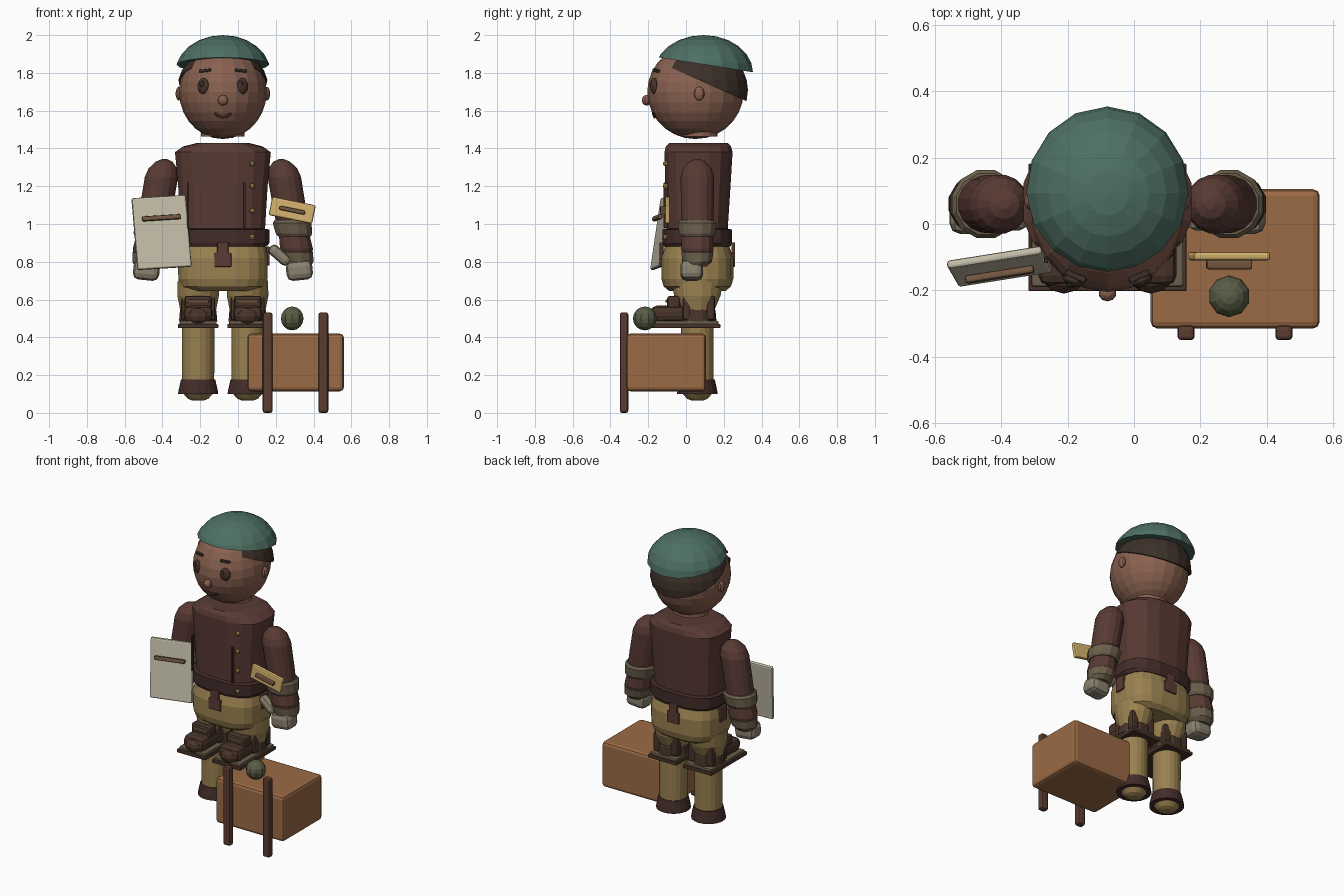
import bpy, bmesh, math
from mathutils import Vector, Matrix, Euler

if "Cube" in bpy.data.objects:
    bpy.data.objects.remove(bpy.data.objects["Cube"])

C, Y = -0.08, 0.06          # figure centre line


def mat(name, r, g, b):
    m = bpy.data.materials.new(name)
    m.diffuse_color = (r, g, b, 1)
    m.use_nodes = True
    m.node_tree.nodes["Principled BSDF"].inputs["Base Color"].default_value = m.diffuse_color
    return m


GREEN = mat("green", .075, .16, .125)
SKIN = mat("skin", .25, .12, .08)
HAIR = mat("dark_hair", .045, .03, .022)
COAT = mat("coat", .1, .043, .034)
BELT = mat("belt", .055, .025, .022)
TAN = mat("tan", .32, .22, .08)
KHAKI = mat("khaki", .15, .115, .07)
GLOVE = mat("glove", .26, .22, .16)
BOOT = mat("boot", .065, .034, .022)
CREAM = mat("cream", .56, .52, .4)
YELLOW = mat("yellow", .68, .46, .16)
STRAP = mat("strap", .18, .1, .055)
CRATE = mat("crate", .33, .145, .06)
POST = mat("post", .1, .045, .03)
OLIVE = mat("olive", .1, .11, .06)
BRASS = mat("brass", .4, .25, .07)


def finish(name, bm, m, smooth=False):
    bmesh.ops.recalc_face_normals(bm, faces=bm.faces)
    me = bpy.data.meshes.new(name)
    bm.to_mesh(me)
    bm.free()
    me.materials.append(m)
    for p in me.polygons:
        p.use_smooth = smooth
    o = bpy.data.objects.new(name, me)
    bpy.context.collection.objects.link(o)
    return o


def loft(name, m, rings, n=16, power=2.0):
    """Stack of superellipse rings (z, cx, cy, rx, ry), capped at both ends."""
    bm, prev = bmesh.new(), None
    for z, cx, cy, rx, ry in rings:
        ring = []
        for i in range(n):
            a = 2 * math.pi * (i + .5) / n
            c, s = math.cos(a), math.sin(a)
            ring.append(bm.verts.new((cx + rx * math.copysign(abs(c) ** (2 / power), c),
                                      cy + ry * math.copysign(abs(s) ** (2 / power), s), z)))
        if prev:
            for i in range(n):
                j = (i + 1) % n
                bm.faces.new((prev[i], prev[j], ring[j], ring[i]))
        else:
            bm.faces.new(ring[::-1])
        prev = ring
    bm.faces.new(prev)
    return finish(name, bm, m)


def ball(name, m, loc, rad, u=14, v=9, cut=None, rot=(0, 0, 0)):
    """Ellipsoid; cut = (point, normal) keeps the side the normal points to."""
    bm = bmesh.new()
    M = Matrix.LocRotScale(Vector(loc), Euler(rot), Vector(rad))
    bmesh.ops.create_uvsphere(bm, u_segments=u, v_segments=v, radius=1, matrix=M)
    if cut:
        bmesh.ops.bisect_plane(bm, geom=bm.verts[:] + bm.edges[:] + bm.faces[:],
                               plane_co=cut[0], plane_no=cut[1], clear_inner=True)
        bmesh.ops.holes_fill(bm, edges=[e for e in bm.edges if e.is_boundary])
    return finish(name, bm, m)


def box(name, m, loc, size, rot=(0, 0, 0), bevel=.01):
    bm = bmesh.new()
    bmesh.ops.create_cube(bm, size=1, matrix=Matrix.Diagonal((*size, 1)))
    bmesh.ops.bevel(bm, geom=bm.edges[:], offset=bevel, segments=2, affect='EDGES', profile=.5)
    bm.transform(Matrix.LocRotScale(Vector(loc), Euler(rot), None))
    return finish(name, bm, m)


# head, hair and cap
HC, HR = Vector((C, .05, 1.70)), Vector((.232, .255, .25))
ball("head", SKIN, HC, HR, 20, 14)
ball("hair", HAIR, (C, .065, 1.71), (.242, .263, .235), 20, 14,
     cut=((C, .085, 1.755), (0, .4, .9)))
N = (0, .155, .988)
ball("cap", GREEN, (C, .093, 1.80), (.252, .262, .2), 16, 12, cut=((C, .09, 1.845), N))
loft("neck", SKIN, [(1.462, C, .07, .118, .1), (1.52, C, .07, .115, .1)])


def face_y(dx, z):
    return HC.y - HR.y * math.sqrt(1 - (dx / HR.x) ** 2 - ((z - HC.z) / HR.z) ** 2)


for s in (-1, 1):
    side = "left" if s > 0 else "right"
    ball("ear_" + side, SKIN, (C + s * .233, .07, 1.69), (.018, .028, .037), 10, 7)
    ball("eye_" + side, BOOT, (C + s * .103, face_y(.103, 1.73) + .008, 1.73),
         (.034, .02, .043), 12, 8, rot=(0, 0, s * .4))
    ball("eye_glint_" + side, HAIR, (C + s * .103 - .008, face_y(.1, 1.74) - .008, 1.742),
         (.014, .008, .017), 8, 6)
    box("eyebrow_" + side, HAIR, (C + s * .095, face_y(.095, 1.81) - .004, 1.812),
        (.065, .018, .015), (0, s * .1, s * .4), .004)
ball("nose", SKIN, (C, face_y(0, 1.655) - .008, 1.655), (.028, .025, .028), 10, 7)

# smiling mouth
cu = bpy.data.curves.new("mouth", 'CURVE')
cu.dimensions, cu.bevel_depth, cu.bevel_resolution = '3D', .007, 1
sp = cu.splines.new('POLY')
sp.points.add(6)
for i, p in enumerate(sp.points):
    t = (i - 3) / 3
    z = 1.565 + .022 * t * t
    p.co = (C + t * .042, face_y(t * .042, z) - .002, z, 1)
cu.materials.append(BELT)
bpy.context.collection.objects.link(bpy.data.objects.new("mouth", cu))

# jacket, belt and details
loft("jacket", COAT, [(.89, C, .06, .235, .165), (.97, C, .06, .226, .163),
                      (1.2, C, .063, .24, .175), (1.38, C, .066, .257, .183),
                      (1.41, C, .066, .215, .175), (1.43, C, .066, .135, .155)], 16, 2.8)
loft("belt", BELT, [(.88, C, .06, .235, .178), (.9, C, .06, .25, .186),
                    (.97, C, .06, .25, .186), (.975, C, .06, .225, .165)], 16, 2.8)
for i, z in enumerate((1.32, 1.2, 1.07, .93)):
    ball("jacket_button_%d" % i, BRASS, (C + .155, -.108, z), (.014, .014, .014), 8, 6)
for x in (.035, -.265):
    box("jacket_seam", BELT, (x, -.108, 1.1), (.012, .02, .24), (0, 0, 0), .003)

# trousers: hips with hanging belt tails front and back
loft("hips", TAN, [(.645, C, Y, .19, .15), (.67, C, Y, .225, .18), (.71, C, Y, .238, .192),
                   (.82, C, Y, .24, .192), (.9, C, Y, .225, .165)], 20, 2.9)
for y in (-.13, .25):
    for z, w in ((.865, .06), (.81, .09)):
        box("belt_tail", COAT, (C, y, z), (w, .02, .075), bevel=.006)
for s in (-1, 1):
    box("belt_tail_side", COAT, (C + s * .238, Y, .83), (.02, .07, .1), bevel=.006)

for s in (-1, 1):
    side = "left" if s > 0 else "right"
    lx = C + s * .131
    # legs and ankle cuffs
    loft("thigh_" + side, TAN, [(.48, lx, Y, .088, .085), (.55, lx, Y, .098, .095),
                                (.62, lx, Y, .112, .125), (.7, lx, Y, .11, .14)], 16)
    loft("shin_" + side, TAN, [(.065, lx, Y, .03, .03), (.075, lx, Y, .055, .055),
                               (.1, lx, Y, .078, .078), (.15, lx, Y, .086, .086),
                               (.5, lx, Y, .088, .088)], 20)
    loft("ankle_cuff_" + side, BELT, [(.1, lx, Y, .108, .108), (.12, lx, Y, .105, .105),
                                      (.178, lx, Y, .092, .092)], 18)
    # boots
    box("boot_sole_" + side, BOOT, (lx, -.01, .46), (.215, .385, .022), bevel=.005)
    box("boot_welt_" + side, KHAKI, (lx, -.008, .477), (.195, .36, .02), bevel=.005)
    box("boot_upper_" + side, BOOT, (lx, -.09, .525), (.155, .19, .085), bevel=.03)
    ball("boot_toe_" + side, BOOT, (lx, -.135, .51), (.075, .075, .055), 12, 8)
    loft("boot_shaft_" + side, BOOT, [(.485, lx, Y, .105, .105), (.54, lx, Y, .1, .1),
                                      (.58, lx, Y, .085, .085)], 12)
    box("boot_tongue_" + side, BOOT, (lx, -.065, .585), (.145, .07, .07), bevel=.015)
    box("boot_strap_" + side, STRAP, (lx, -.1, .592), (.115, .018, .016), bevel=.005)
    for dx in (-.065, .065):
        for dy in (-.055, .07):
            box("boot_tab", BOOT, (lx + dx, Y + dy, .555), (.05, .045, .13), bevel=.012)

    # arms
    def ax(z):
        return C + s * (.325 + (1.25 - z) * .17)
    loft("sleeve_" + side, COAT, [(z, ax(z), Y, r, r) for z, r in (
        (.95, .085), (1.1, .089), (1.25, .09), (1.295, .077), (1.33, .045), (1.343, .015))], 16)
    for nm, m, prof in (
            ("upper_cuff_", KHAKI, ((.935, .09), (.95, .1), (1.005, .106), (1.02, .095))),
            ("forearm_", COAT, ((.83, .078), (.87, .09), (.95, .083))),
            ("wrist_cuff_", KHAKI, ((.775, .062), (.8, .08), (.85, .088), (.865, .075)))):
        loft(nm + side, m, [(z, ax(z), Y if r > .07 else Y - .01, r, r) for z, r in prof], 12)
    box("hand_" + side, GLOVE, (C + s * .405, .03, .755), (.14, .12, .105), (0, s * -.1, 0), .032)
    box("thumb_" + side, GLOVE, (C + s * .285 + s * .015, .01, .835), (.06, .06, .135),
        (0, s * -.85, 0), .026)

# notebook held on the right side
R = (math.radians(-9), math.radians(-3.5), math.radians(9))
box("notebook", CREAM, (-.405, -.128, .955), (.29, .026, .385), R, .009)
box("notebook_strip", STRAP, (-.405, -.152, 1.033), (.21, .024, .026), R, .008)

# small tablet by the left forearm
T = (0, math.radians(11.5), 0)
box("tablet", YELLOW, (.287, -.097, 1.073), (.235, .026, .1), T, .009)
box("tablet_strip", STRAP, (.287, -.122, 1.073), (.14, .03, .022), T, .007)

# crate with two posts and a ball on top
box("crate", CRATE, (.305, -.105, .267), (.51, .42, .305), bevel=.02)
for x in (.157, .452):
    box("crate_post", POST, (x, -.328, .266), (.052, .045, .532), bevel=.012)
ball("crate_ball", OLIVE, (.287, -.218, .5), (.063, .063, .063), 10, 8)
